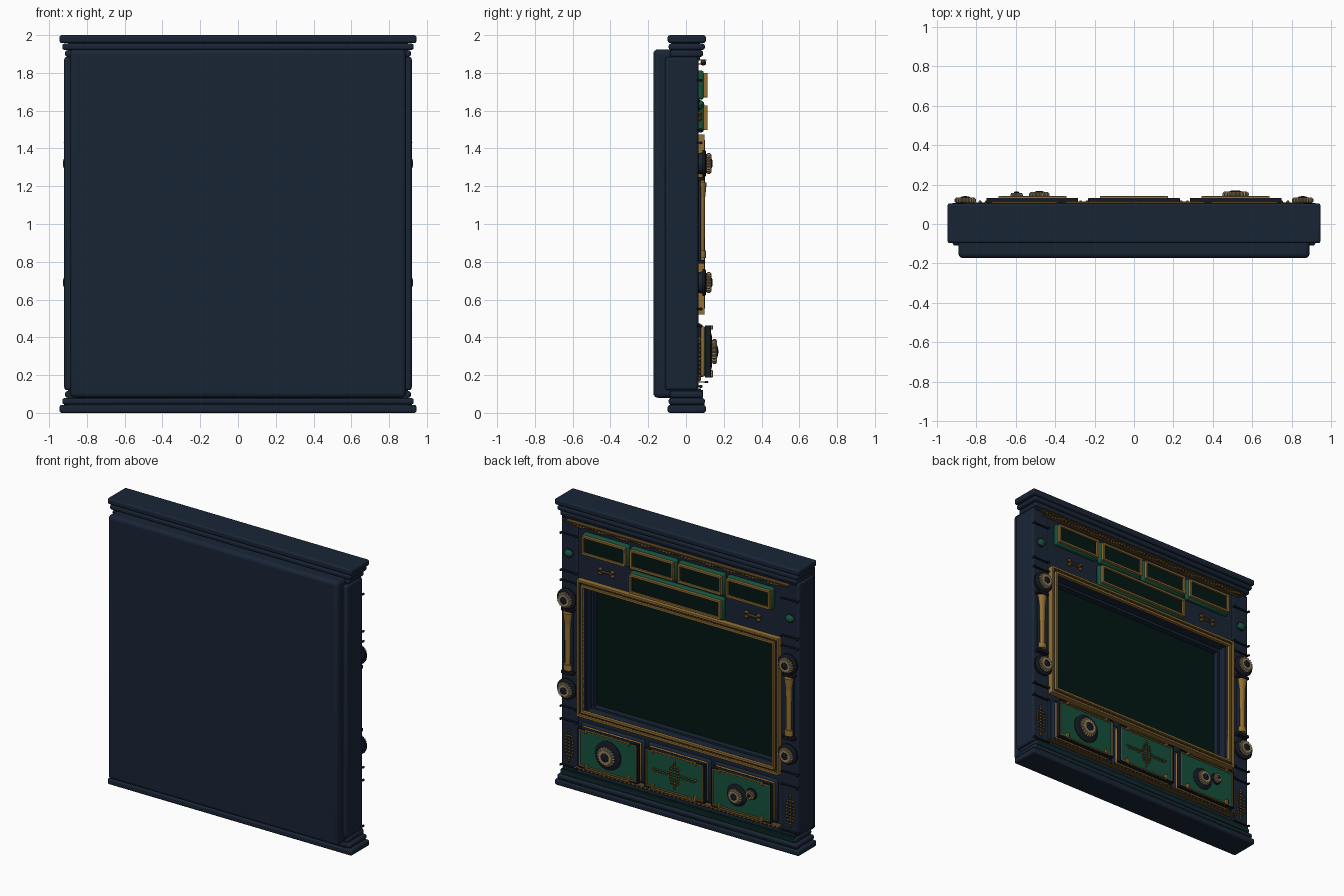
import bpy, bmesh, math
from mathutils import Matrix, Vector

if "Cube" in bpy.data.objects:
    bpy.data.objects.remove(bpy.data.objects["Cube"])


def material(name, r, g, b):
    m = bpy.data.materials.new(name)
    m.diffuse_color = tuple((c / 255) ** 2.2 for c in (r, g, b)) + (1,)
    m.use_nodes = True
    m.node_tree.nodes["Principled BSDF"].inputs["Base Color"].default_value = m.diffuse_color
    return m


NAVY = material("navy", 31, 41, 56)
GREEN = material("emerald green", 28, 82, 63)
SCREEN = material("dark green glass", 9, 28, 26)
DEEP = material("deep green", 14, 40, 36)
GOLD = material("gold", 146, 111, 54)
BRONZE = material("dark bronze", 88, 68, 38)
PALE = material("pale brass", 150, 130, 96)
IRON = material("dark iron", 26, 30, 38)


def finish(name, bm, mat, bevel=0, segs=2):
    bmesh.ops.recalc_face_normals(bm, faces=bm.faces[:])
    me = bpy.data.meshes.new(name)
    bm.to_mesh(me)
    bm.free()
    me.materials.append(mat)
    ob = bpy.data.objects.new(name, me)
    bpy.context.collection.objects.link(ob)
    if bevel:
        mod = ob.modifiers.new("bevel", 'BEVEL')
        mod.width, mod.segments = bevel, segs
    bpy.context.view_layer.objects.active = ob
    bpy.ops.object.select_all(action='DESELECT')
    ob.select_set(True)
    bpy.ops.object.shade_smooth_by_angle(angle=math.radians(35))
    return ob


def box(name, x, y, z, mat, bevel=0.004, segs=2):
    """Box from (min, max) ranges."""
    bm = bmesh.new()
    size = [b - a for a, b in (x, y, z)]
    mid = [(a + b) / 2 for a, b in (x, y, z)]
    bmesh.ops.create_cube(bm, size=1, matrix=Matrix.Translation(mid) @ Matrix.Diagonal((*size, 1)))
    return finish(name, bm, mat, bevel, segs)


def frame(name, x, y, z, w, mat, bevel=0.002):
    """Rectangular picture frame of border width w."""
    bm = bmesh.new()
    rings = []
    for yy, d in ((y[0], 0), (y[1], 0), (y[1], w), (y[0], w)):
        rings.append([bm.verts.new(p) for p in (
            (x[0] + d, yy, z[0] + d), (x[1] - d, yy, z[0] + d),
            (x[1] - d, yy, z[1] - d), (x[0] + d, yy, z[1] - d))])
    for i in range(4):
        a, b = rings[i], rings[(i + 1) % 4]
        for j in range(4):
            k = (j + 1) % 4
            bm.faces.new((a[j], a[k], b[k], b[j]))
    return finish(name, bm, mat, bevel)


def lathe(name, x, z, profile, mat, teeth=0, depth=0.0):
    """Turned part about the y axis; profile is (radius, y). Optional fluting."""
    bm = bmesh.new()
    n = teeth * 4 if teeth else 32
    rings = []
    for r, y in profile:
        ring = []
        for i in range(n):
            a = 2 * math.pi * i / n
            rr = r - (depth if teeth and i % 4 > 1 else 0)
            ring.append(bm.verts.new((x + rr * math.cos(a), y, z + rr * math.sin(a))))
        rings.append(ring)
    for a, b in zip(rings, rings[1:]):
        for i in range(n):
            bm.faces.new((a[i], a[(i + 1) % n], b[(i + 1) % n], b[i]))
    bm.faces.new(rings[0])
    bm.faces.new(rings[-1])
    return finish(name, bm, mat)


def beads(name, items, mat):
    """Many ellipsoids (x, y, z, rx, ry, rz) in one carved ornament."""
    bm = bmesh.new()
    for x, y, z, a, b, c in items:
        bmesh.ops.create_uvsphere(bm, u_segments=10, v_segments=6, radius=1,
                                  matrix=Matrix.Translation((x, y, z)) @ Matrix.Diagonal((a, b, c, 1)))
    return finish(name, bm, mat)


def knob(name, x, z, r, base, y):
    lathe(name + "_base", x, z, [(base, y), (base, y + .012), (base * .9, y + .018), (base * .6, y + .02)], IRON)
    lathe(name + "_collar", x, z, [(r * .8, y + .015), (r * .8, y + .028)], BRONZE)
    lathe(name + "_fluted_rim", x, z,
          [(r * .95, y + .02), (r * 1.05, y + .026), (r * 1.05, y + .038), (r * .9, y + .046), (r * .5, y + .046)],
          PALE, 20, r * .14)
    lathe(name + "_hub", x, z, [(r * .48, y + .036), (r * .48, y + .048), (r * .3, y + .052), (r * .1, y + .053)], IRON)


def cone_ornament(name, x, y, z, w, h):
    """Pine cone made of overlapping scales with a small finial at each end."""
    items = []
    for row in range(9):
        t = row / 8 * 2 - 1
        half = w * math.sqrt(max(0, 1 - t * t)) * .8
        n = 1 + round(half / w * 3)
        for i in range(n):
            px = (i / (n - 1) * 2 - 1) * half if n > 1 else 0
            items.append((x + px, y, z + t * h * .85, w * .22, .012, h * .08))
    items += [(x, y, z + s * h, w * .2, .01, h * .12) for s in (-1, 1)]
    beads(name, items, BRONZE)


# carcass: back panel, side pilasters, upper and lower fields
box("back_panel", (-.89, .89), (-.173, -.06), (.08, 1.925), NAVY, .025, 4)
box("carcass_back", (-.9, .9), (-.108, -.05), (.12, 1.88), NAVY, .008)
for s in (-1, 1):
    box("side_pilaster", tuple(sorted((s * .785, s * .92))), (-.11, .066), (.12, 1.885), NAVY, .015, 3)
box("upper_field", (-.8, .8), (-.1, .06), (1.44, 1.9), NAVY)
box("lower_field", (-.8, .8), (-.1, .06), (.1, .55), NAVY)
for s in (-1, 1):
    box("opening_jamb", tuple(sorted((s * .73, s * .8))), (-.1, .06), (.5, 1.5), NAVY)

# stepped cornice and plinth
for zs, hx, y0, y1 in (((1.958, 2), .945, -.097, .105), ((1.922, 1.955), .93, -.092, .1), ((1.885, 1.92), .915, -.085, .09)):
    box("cornice_step", (-hx, hx), (y0, y1), zs, NAVY, .012, 3)
    box("plinth_step", (-hx, hx), (y0, y1), (2 - zs[1], 2 - zs[0]), NAVY, .012, 3)
box("cornice_core", (-.9, .9), (-.08, .075), (1.87, 1.97), NAVY)
box("plinth_core", (-.9, .9), (-.085, .08), (.012, .13), NAVY)
box("plinth_green_inlay", (-.9, .9), (.05, .09), (.08, .122), DEEP, .002)
box("plinth_green_line", (-.92, .92), (.05, .097), (.04, .05), DEEP, .002)

# screen recess
box("screen", (-.74, .74), (-.06, -.04), (.54, 1.45), SCREEN, 0)
frame("screen_inner_lip", (-.735, .735), (-.045, 0), (.545, 1.44), .018, NAVY)
frame("screen_inner_wall", (-.745, .745), (-.02, .085), (.54, 1.45), .012, NAVY)
frame("screen_frame_outer", (-.78, .78), (.055, .098), (.52, 1.475), .014, GOLD)
frame("screen_frame_channel", (-.77, .77), (.055, .08), (.53, 1.465), .026, IRON)
frame("screen_frame_inner", (-.748, .748), (.075, .1), (.551, 1.445), .015, GOLD)
for z in (.543, 1.453):
    beads("screen_frame_beading", [(-.755 + i * 1.51 / 59, .086, z, .01, .01, .006) for i in range(60)], BRONZE)

# top carved gold strip
box("top_strip", (-.84, .84), (.06, .09), (1.844, 1.85), BRONZE, .002)
beads("top_strip_carving", [(-.82 + i * 1.64 / 69, .092, 1.853 + .006 * math.cos(i * .9), .01, .014, .008) for i in range(70)], BRONZE)
box("top_strip_line", (-.86, .86), (.06, .108), (1.866, 1.872), BRONZE, .002)


def display(name, cx, hw, z0, z1):
    box(name + "_surround", (cx - hw, cx + hw), (.055, .094), (z0, z1), GREEN, .012)
    frame(name + "_gold_frame", (cx - hw + .01, cx + hw - .01), (.085, .114), (z0 + .012, z1 - .012), .014, GOLD)
    box(name + "_glass", (cx - hw + .02, cx + hw - .02), (.088, .1), (z0 + .022, z1 - .022), SCREEN, 0)


# upper displays and title plate
for cx in (-.555, -.18, .19, .56):
    display("small_display", cx, .177, 1.658, 1.812)
display("wide_display", .01, .362, 1.485, 1.64)

# bow ornaments beside the wide display
for s in (-1, 1):
    cx = s * .565
    items = [(cx + i * .012, .072, 1.57, .009, .012, .009) for i in range(-3, 4)]
    items += [(cx + a * .047, .072, 1.57 + b * .015, .018, .012, .012) for a in (-1, 1) for b in (-1, 1)]
    beads("bow_ornament", items, BRONZE)

# pilaster fittings
for s in (-1, 1):
    cx = s * .855
    for z in (1.76, 1.5, 1.43, .55, .46, .14):
        box("pilaster_band", (cx - .064, cx + .064), (.05, .078), (z - .004, z + .004), IRON, .002)
        beads("pilaster_band_studs", [(cx + k * .06, .078, z, .008, .01, .008) for k in (-1, 1)], IRON)
    lathe("green_gem_setting", cx, 1.63, [(.03, .06), (.03, .07), (.026, .074)], IRON)
    beads("green_gem", [(cx, .075, 1.63, .033, .022, .026)], GREEN)
    for z in (1.32, .69):
        lathe("pilaster_knob_mount", cx, z, [(.05, .05), (.06, .09)], NAVY)
        knob("pilaster_knob", cx, z, .052, .072, .088)
    # torch-like gold rod on a dark backing
    box("rod_backing", (cx - .03, cx + .03), (.05, .08), (.8, 1.24), NAVY, .006)
    bm = bmesh.new()
    for z0, z1, r0, r1 in ((.82, .86, .03, .028), (.86, 1.14, .018, .022), (1.14, 1.22, .022, .034)):
        bmesh.ops.create_cone(bm, cap_ends=True, segments=20, radius1=r0, radius2=r1, depth=z1 - z0,
                              matrix=Matrix.Translation((cx, .086, (z0 + z1) / 2)) @ Matrix.Diagonal((1, .7, 1, 1)))
    finish("gold_rod", bm, GOLD)
    for z in (.8, 1.24):
        box("rod_clip", (cx - .045, cx + .045), (.05, .1), (z - .01, z + .01), IRON, .003)
    cone_ornament("pilaster_cone", cx, .07, .285, .036, .105)

# lower control panels
for cx in (-.515, 0, .515):
    x = (cx - .232, cx + .232)
    box("panel_tray", (x[0] - .012, x[1] + .012), (.05, .08), (.175, .475), NAVY, .012)
    box("panel_gold_back", (x[0] + .004, x[1] - .004), (.06, .1), (.19, .46), GOLD, .012)
    box("panel_green_plate", (x[0] + .008, x[1] - .008), (.09, .124), (.195, .455), GREEN, .012)
    frame("panel_dark_rim", (x[0], x[1]), (.1, .132), (.187, .463), .01, IRON)
    frame("panel_gold_line", (x[0] + .01, x[1] - .01), (.11, .13), (.197, .453), .007, GOLD)
    for z in (.192, .458):
        box("panel_gold_rail", (cx - .17, cx + .17), (.1, .141), (z - .004, z + .004), GOLD, .002)
    for a in (-1, 1):
        for z, h in ((.208, .018), (.452, .01)):
            box("panel_gold_clip", (cx + a * .165 - .008, cx + a * .165 + .008), (.1, .143), (z - h, z + h), GOLD, .003)

# panel knobs and central ornament
knob("large_dial", .515, .325, .064, .1, .118)
knob("medium_dial", -.48, .315, .05, .076, .115)
knob("small_dial", -.595, .355, .03, .04, .112)
cone_ornament("center_cone", 0, .126, .325, .038, .09)
beads("center_garland", [(a * (.05 + i * .014), .125, .325 + .006 * (-1) ** i, .009, .01, .007)
                         for a in (-1, 1) for i in range(9)], BRONZE)

# carved ledge below the panels
box("lower_ledge", (-.79, .79), (.05, .105), (.16, .167), BRONZE, .002)
beads("lower_ledge_beading", [(-.78 + i * 1.56 / 49, .108, .163, .009, .012, .006) for i in range(50)], BRONZE)
